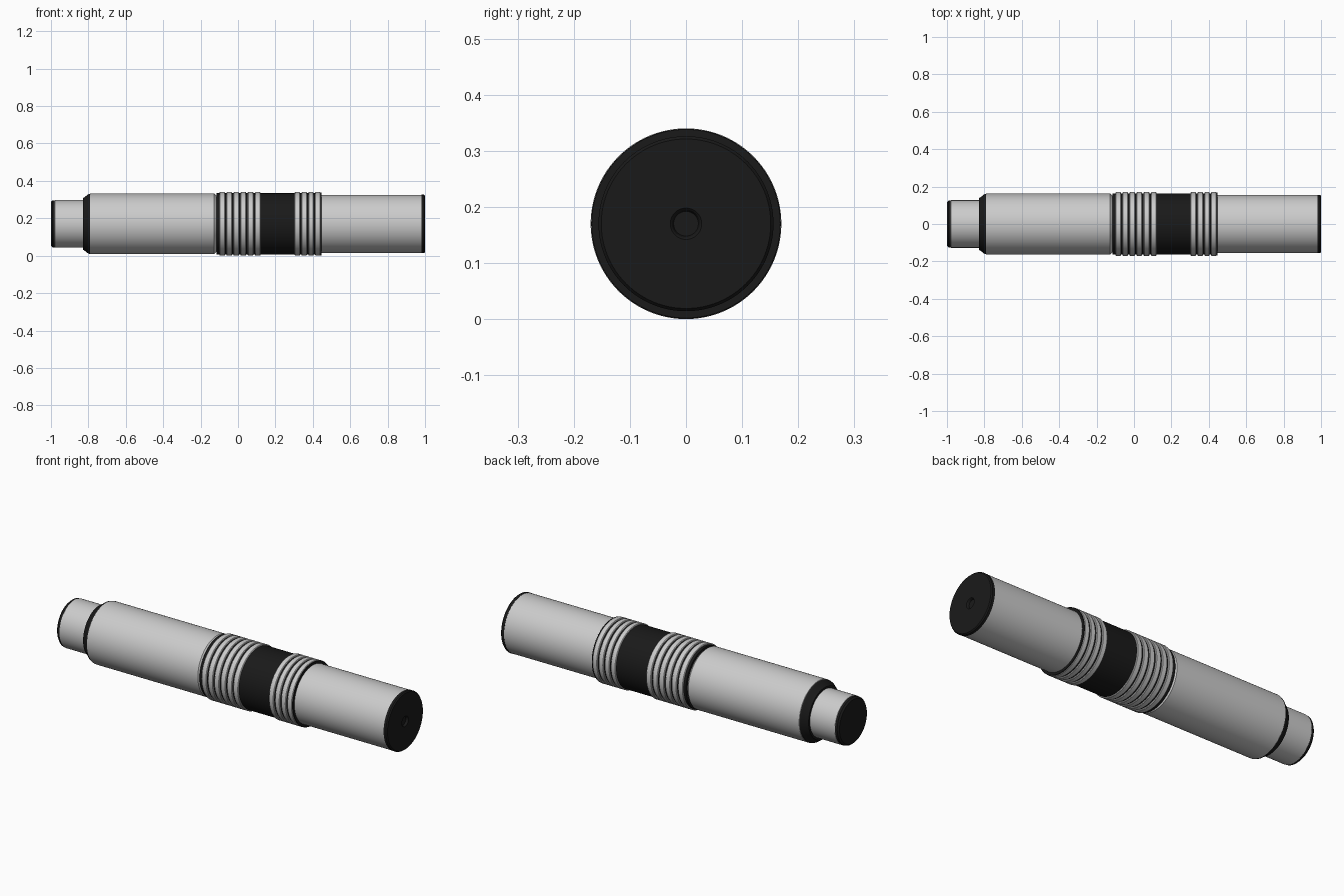
import bpy, bmesh, math

if "Cube" in bpy.data.objects:
    bpy.data.objects.remove(bpy.data.objects["Cube"])

AXIS_Z = 0.17
SIDES = 96

black = bpy.data.materials.new("black_rubber")
black.diffuse_color = (0.01, 0.01, 0.01, 1)
black.use_nodes = True
black.node_tree.nodes["Principled BSDF"].inputs["Base Color"].default_value = black.diffuse_color


def lathe(name, profile, mat=None, ring=False, y=0, z=AXIS_Z, sides=SIDES):
    """Turn (x, radius) points around a lengthwise axis; ring closes the profile."""
    bm = bmesh.new()
    loops = []
    for x, r in profile:
        if r == 0:
            loops.append([bm.verts.new((x, y, z))])
        else:
            loops.append([bm.verts.new((x, y + r * math.cos(2 * math.pi * i / sides),
                                        z + r * math.sin(2 * math.pi * i / sides)))
                          for i in range(sides)])
    pairs = list(zip(loops, loops[1:]))
    if ring:
        pairs.append((loops[-1], loops[0]))
    for a, b in pairs:
        for i in range(sides):
            j = (i + 1) % sides
            vs = [a[i % len(a)], a[j % len(a)], b[j % len(b)], b[i % len(b)]]
            bm.faces.new(list(dict.fromkeys(vs)))
    bmesh.ops.recalc_face_normals(bm, faces=bm.faces)
    me = bpy.data.meshes.new(name)
    bm.to_mesh(me)
    bm.free()
    ob = bpy.data.objects.new(name, me)
    bpy.context.collection.objects.link(ob)
    if mat:
        me.materials.append(mat)
    bpy.context.view_layer.objects.active = ob
    ob.select_set(True)
    bpy.ops.object.shade_smooth_by_angle(angle=math.radians(25))
    ob.select_set(False)
    return ob


def sleeve(name, x0, x1, r, inner, bevel=0.003, mat=None):
    """Hollow tube with softened outer edges."""
    lathe(name, [(x0, inner), (x0, r - bevel), (x0 + bevel, r),
                 (x1 - bevel, r), (x1, r - bevel), (x1, inner)], mat, ring=True)


def ribs(name, x0, x1, count, gap=0.008):
    """Row of grey grip rings over the black core."""
    step = (x1 - x0 + gap) / count
    for i in range(count):
        a = x0 + i * step
        sleeve(f"{name}_{i + 1}", a, a + step - gap, 0.17, 0.155)


# Narrow neck and its black end cap
lathe("neck_cap", [(-1, 0), (-1, 0.117), (-0.992, 0.125), (-0.98, 0.126), (-0.98, 0)], black)
sleeve("neck", -0.98, -0.82, 0.127, 0.11, 0.001)

# Black shoulder between neck and rear body
lathe("shoulder", [(-0.83, 0.11), (-0.83, 0.138), (-0.822, 0.142), (-0.8, 0.159),
                   (-0.79, 0.161), (-0.79, 0.11)], black, ring=True)

# Rear body
sleeve("rear_body", -0.802, -0.115, 0.162, 0.14, 0.012)

# Black core seen in the grooves and as the middle band
lathe("grip_core", [(-0.115, 0), (-0.115, 0.164), (0.44, 0.164), (0.44, 0)], black)
ribs("rear_rib", -0.1, 0.12, 6)
ribs("front_rib", 0.303, 0.441, 4)
sleeve("rib_end_washer", 0.441, 0.446, 0.169, 0.15, 0.001, black)

# Front body with black end cap and centre recess
sleeve("front_body", 0.435, 0.982, 0.155, 0.14, 0.001)
lathe("front_cap", [(0.98, 0), (0.98, 0.156), (0.994, 0.156), (1, 0.151), (1, 0.028),
                    (0.997, 0.025), (0.988, 0.022), (0.988, 0)], black)
